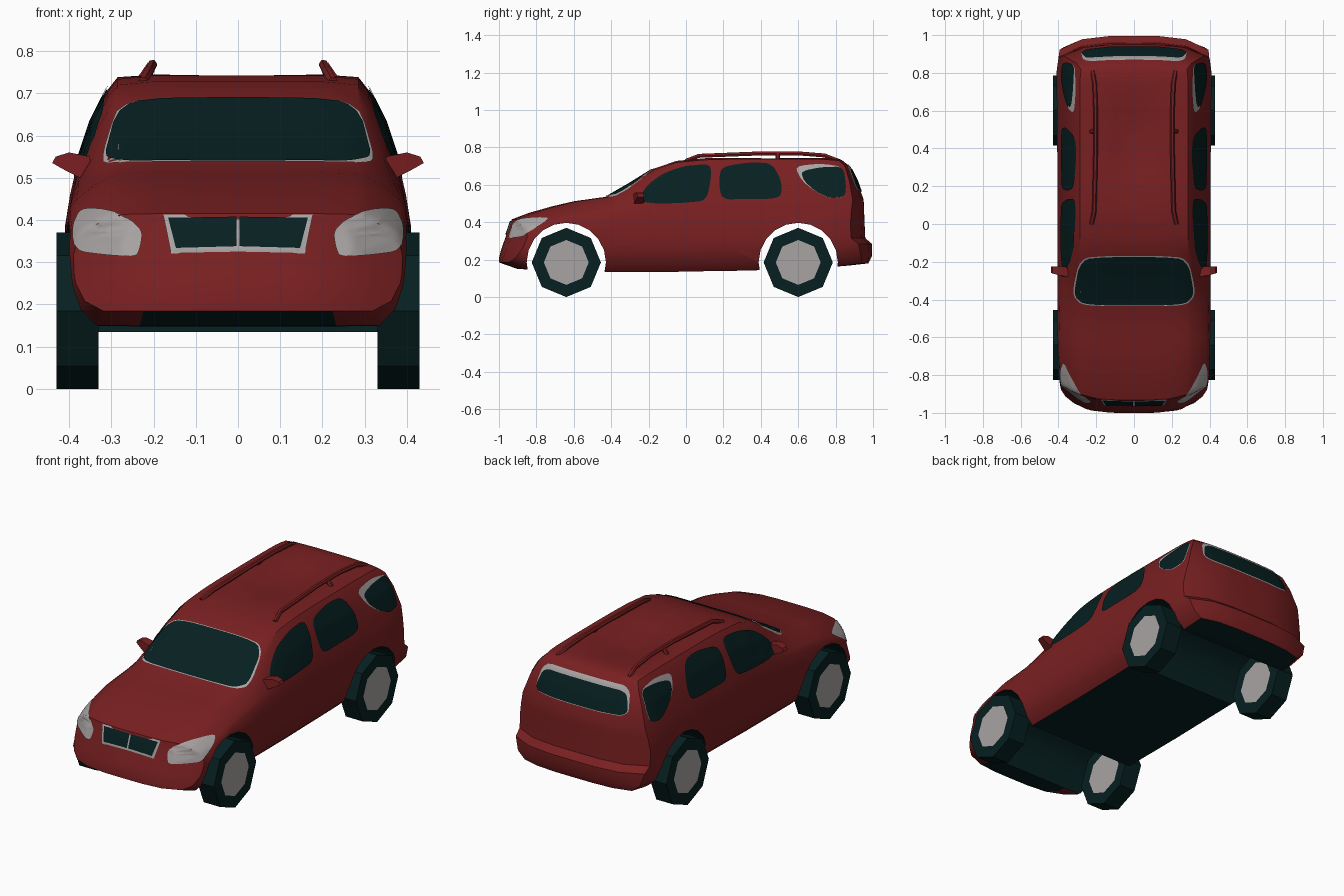
import bpy, bmesh, math
from mathutils import Vector, Matrix
from mathutils.bvhtree import BVHTree

if "Cube" in bpy.data.objects:
    bpy.data.objects.remove(bpy.data.objects["Cube"])


def material(name, rgb):
    m = bpy.data.materials.new(name)
    m.use_nodes = True
    m.diffuse_color = (*rgb, 1)
    node = next(n for n in m.node_tree.nodes if n.type == 'BSDF_PRINCIPLED')
    node.inputs["Base Color"].default_value = (*rgb, 1)
    return m


RED = material("red_paint", (0.19, 0.014, 0.015))
DARK = material("dark_teal", (0.002, 0.014, 0.015))
GREY = material("light_grey", (0.4, 0.37, 0.37))


def add_object(name, bm, *mats, smooth=None):
    mesh = bpy.data.meshes.new(name)
    bm.to_mesh(mesh)
    bm.free()
    obj = bpy.data.objects.new(name, mesh)
    bpy.context.collection.objects.link(obj)
    for m in mats:
        mesh.materials.append(m)
    if smooth:
        shade(obj, smooth)
    return obj


def activate(obj):
    bpy.ops.object.select_all(action='DESELECT')
    obj.select_set(True)
    bpy.context.view_layer.objects.active = obj


def shade(obj, degrees):
    activate(obj)
    bpy.ops.object.shade_smooth_by_angle(angle=math.radians(degrees))


def lerp_table(table, v):
    for (a, fa), (b, fb) in zip(table, table[1:]):
        if v <= b:
            return fa + (fb - fa) * max(0, (v - a) / (b - a))
    return table[-1][1]


# Body: cross-sections lofted from nose to tail, bent round at both ends
TAIL = [(0.18, 0.025), (0.23, 0), (0.285, 0.005), (0.315, 0.042), (0.52, 0.05),
        (0.57, 0.06), (0.71, 0.13), (0.745, 0.19)]
LOW = [(0.82, 0), (0.93, 0.13), (0.985, 0.37), (0.995, 0.48), (1, 0.74), (0.97, 1)]
HIGH = [(0.13, 0.22), (0.45, 0.6), (0.78, 0.86), (1, 0.97)]
ACROSS = (0.35, 0.7)
# y, floor height, belt height, top height, half width, half roof width
STATIONS = [
    (-1.0, 0.185, 0.36, 0.415, 0.39, 0.27),
    (-0.9, 0.15, 0.38, 0.45, 0.405, 0.28),
    (-0.75, 0.143, 0.41, 0.485, 0.41, 0.28),
    (-0.6, 0.138, 0.43, 0.512, 0.41, 0.28),
    (-0.42, 0.135, 0.45, 0.537, 0.405, 0.28),
    (-0.3, 0.135, 0.455, 0.606, 0.405, 0.285),
    (-0.17, 0.135, 0.46, 0.687, 0.405, 0.285),
    (-0.05, 0.135, 0.46, 0.728, 0.405, 0.285),
    (0.1, 0.138, 0.46, 0.742, 0.405, 0.285),
    (0.25, 0.14, 0.46, 0.746, 0.405, 0.285),
    (0.45, 0.145, 0.46, 0.747, 0.407, 0.285),
    (0.6, 0.15, 0.46, 0.747, 0.41, 0.285),
    (0.75, 0.158, 0.46, 0.745, 0.41, 0.285),
    (0.88, 0.168, 0.46, 0.742, 0.41, 0.285),
    (1.0, 0.18, 0.46, 0.738, 0.4, 0.28),
]


def flank(floor, belt, top, w, wt):
    wb = w * LOW[-1][0]
    return ([(w * a, floor + (belt - floor) * b) for a, b in LOW]
            + [(wb + (wt - wb) * a, belt + (top - belt) * b) for a, b in HIGH])


def section(floor, belt, top, w, wt):
    half = [(0, floor)] + [(w * LOW[0][0] * t, floor) for t in ACROSS]
    half += flank(floor, belt, top, w, wt)
    half += [(wt * t, top) for t in reversed(ACROSS)] + [(0, top)]
    return half + [(-x, z) for x, z in half[-2:0:-1]]


def bend(x, y, z):
    nose = min(1, max(0, (-0.6 - y) / 0.4))
    tail = min(1, max(0, (y - 0.72) / 0.28))
    dip = 0.0
    if z > 0.72:
        dip = 0.06 * max(0, 1 - abs(y - 0.45) / 0.32) * max(0, 1 - abs(x) / 0.22)
    y += nose * (5 * x ** 4 + 0.35 * max(0, z - 0.22))
    y -= tail * (3 * x ** 4 + lerp_table(TAIL, z))
    return x, y, z - dip


bm = bmesh.new()
loops = [[bm.verts.new(bend(x, y, z)) for x, z in section(*dims)] for y, *dims in STATIONS]
for a, b in zip(loops, loops[1:]):
    for i in range(len(a)):
        j = (i + 1) % len(a)
        bm.faces.new((a[i], a[j], b[j], b[i]))
# Nose and tail faces are grids running from flank to flank
SPAN = [-1] + [-t for t in reversed(ACROSS)] + [0, *ACROSS, 1]
for y, floor, belt, top, w, wt in (STATIONS[0], STATIONS[-1]):
    rows = [(w * LOW[0][0], floor)] + flank(floor, belt, top, w, wt)[1:]
    grid = [[bm.verts.new(bend(x * t, y, z)) for t in SPAN] for x, z in rows]
    crown = [-wt * t for t in reversed(ACROSS)] + [0] + [wt * t for t in ACROSS]
    crown = [bm.verts.new(bend(x, y, top)) for x in crown]
    for a, b in zip(grid, grid[1:]):
        for i in range(len(a) - 1):
            bm.faces.new((a[i], a[i + 1], b[i + 1], b[i]))
    edge = grid[-1]
    bm.faces.new((edge[0], edge[1], crown[0]))
    bm.faces.new((edge[-2], edge[-1], crown[-1]))
    for i in range(len(crown) - 1):
        bm.faces.new((edge[i + 1], edge[i + 2], crown[i + 1], crown[i]))
bmesh.ops.remove_doubles(bm, verts=bm.verts, dist=1e-5)
bmesh.ops.recalc_face_normals(bm, faces=bm.faces)
body = add_object("body", bm, RED, DARK)

# Wheel arches cut right through the body
AXLES, AXLE_Z = (-0.64, 0.6), 0.185
TURN = Matrix.Rotation(math.pi / 2, 4, 'Y')
bm = bmesh.new()
for y in AXLES:
    bmesh.ops.create_cone(bm, cap_ends=True, segments=20, radius1=0.212, radius2=0.212,
                          depth=1.2, matrix=Matrix.Translation((0, y, AXLE_Z)) @ TURN)
cutter = add_object("arch_cutter", bm)
mod = body.modifiers.new("arches", 'BOOLEAN')
mod.operation, mod.solver, mod.object = 'DIFFERENCE', 'EXACT', cutter
activate(body)
bpy.ops.object.modifier_apply(modifier=mod.name)
bpy.data.objects.remove(cutter)

# Dark underside and arch linings, with red bumper corners and sills
for f in body.data.polygons:
    c, n = f.center, f.normal
    lining = abs(n.x) < 0.1 and any(math.hypot(c.y - y, c.z - AXLE_Z) < 0.216 for y in AXLES)
    corner = c.y < -0.82 and abs(c.x) > 0.24
    f.material_index = int(lining or (n.z < -0.82 and c.z < 0.2 and not corner))
shade(body, 38)
bm = bmesh.new()
bm.from_mesh(body.data)
TREE = BVHTree.FromBMesh(bm)
bm.free()


# Thin plates laid on the body surface, given as outlines seen along one axis
def plate(name, pts, axis, sign, mat, lift=0.006, rounds=2):
    pts = [Vector(p) for p in pts]
    for _ in range(rounds):
        pts = [p.lerp(q, t) for p, q in zip(pts, pts[1:] + pts[:1]) for t in (0.2, 0.8)]
    n, count = len(pts), 9
    centre = sum(pts, Vector((0, 0))) / n
    ray = Vector((0, 0, 0))
    ray[axis] = -sign

    def land(p):
        for k in range(30):
            q = list(centre + (p - centre) * (1 - 0.03 * k))
            q.insert(axis, sign * 3)
            hit, normal = TREE.ray_cast(Vector(q), ray)[:2]
            if hit:
                return hit + normal * lift
        return Vector((0, 0, 0.4))

    bm = bmesh.new()
    mid = bm.verts.new(land(centre))
    grid = [[bm.verts.new(land(centre + (p - centre) * r / count)) for p in pts]
            for r in range(1, count + 1)]
    for i in range(n):
        j = (i + 1) % n
        bm.faces.new((mid, grid[0][i], grid[0][j]))
        for a, b in zip(grid, grid[1:]):
            bm.faces.new((a[i], b[i], b[j], a[j]))
    bm.normal_update()
    if sum(f.normal.dot(ray) * f.calc_area() for f in bm.faces) > 0:
        bmesh.ops.reverse_faces(bm, faces=bm.faces)
    return add_object(name, bm, mat, smooth=40)


def both(pts):
    return pts + [(-x, v) for x, v in reversed(pts)]


# Windscreen, rear window and grille frame, with pale rims behind the glass
plate("windscreen_rim", both([(0.14, -0.168), (0.285, -0.178), (0.327, -0.37), (0.28, -0.428),
                              (0.14, -0.434)]), 2, 1, GREY, lift=0.003)
plate("windscreen", both([(0.14, -0.172), (0.28, -0.184), (0.317, -0.37), (0.27, -0.423),
                          (0.14, -0.431)]), 2, 1, DARK)
plate("rear_window_rim", both([(0.12, 0.705), (0.26, 0.705), (0.285, 0.59), (0.25, 0.565),
                               (0.12, 0.56)]), 1, 1, GREY, lift=0.003)
plate("rear_window", both([(0.12, 0.682), (0.25, 0.682), (0.28, 0.59), (0.25, 0.568),
                           (0.12, 0.563)]), 1, 1, DARK)
plate("grille_frame", both([(0.158, 0.32), (0.177, 0.412)]), 1, -1, GREY, lift=0.003, rounds=0)

GRILLE = [(0.004, 0.336), (0.146, 0.332), (0.165, 0.404), (0.004, 0.406)]
LAMP = [(0.225, 0.37), (0.25, 0.4), (0.31, 0.422), (0.37, 0.425), (0.39, 0.38),
        (0.38, 0.325), (0.32, 0.317), (0.24, 0.31), (0.23, 0.335)]
FRONT_WINDOW = [(-0.26, 0.51), (-0.21, 0.59), (-0.13, 0.655), (-0.02, 0.695), (0.13, 0.71),
                (0.135, 0.64), (0.11, 0.515), (0, 0.503), (-0.15, 0.497)]
MIDDLE_WINDOW = [(0.19, 0.52), (0.175, 0.62), (0.19, 0.695), (0.35, 0.718), (0.46, 0.71),
                 (0.51, 0.62), (0.51, 0.54), (0.46, 0.523), (0.32, 0.523)]
QUARTER_REST = [(0.84, 0.695), (0.855, 0.6), (0.85, 0.535), (0.77, 0.525), (0.69, 0.565)]
QUARTER_RIM = [(0.62, 0.62), (0.58, 0.698), (0.72, 0.712)]
QUARTER_GLASS = [(0.63, 0.62), (0.615, 0.67), (0.72, 0.692)]


def wheel(name, x, y):
    bm = bmesh.new()
    bmesh.ops.create_cone(bm, cap_ends=True, segments=8, radius1=0.185, radius2=0.185,
                          depth=0.1, matrix=Matrix.Translation((x, y, AXLE_Z)) @ TURN)
    caps = [f for f in bm.faces if len(f.verts) == 8]
    bmesh.ops.inset_individual(bm, faces=caps, thickness=0.065)
    for f in caps:
        f.material_index = 1
    add_object(name, bm, DARK, GREY)


def mirror_pod(name, s):
    outline = [(0.35, 0.55), (0.4, 0.56), (0.432, 0.55), (0.44, 0.535),
               (0.41, 0.518), (0.375, 0.5), (0.35, 0.51)]
    bm = bmesh.new()
    face = bm.faces.new([bm.verts.new((s * x, -0.225, z)) for x, z in outline])
    out = bmesh.ops.extrude_face_region(bm, geom=[face])["geom"]
    for v in out:
        if isinstance(v, bmesh.types.BMVert):
            v.co.y -= 0.055 - 0.3 * max(0, abs(v.co.x) - 0.37)
    bmesh.ops.recalc_face_normals(bm, faces=bm.faces)
    add_object(name, bm, RED)


def rail(name, paths):
    curve = bpy.data.curves.new(name, 'CURVE')
    curve.dimensions = '3D'
    curve.bevel_depth, curve.bevel_resolution, curve.use_fill_caps = 0.012, 1, True
    for path in paths:
        spline = curve.splines.new('POLY')
        spline.points.add(len(path) - 1)
        for p, co in zip(spline.points, path):
            p.co = (*co, 1)
    curve.materials.append(RED)
    obj = bpy.data.objects.new(name, curve)
    bpy.context.collection.objects.link(obj)
    activate(obj)
    bpy.ops.object.convert(target='MESH')
    shade(bpy.context.object, 50)


# Everything that repeats on both sides
RAIL = [(0.225, 0.0, 0.728), (0.21, 0.07, 0.755), (0.203, 0.4, 0.768), (0.203, 0.6, 0.768),
        (0.208, 0.74, 0.757), (0.22, 0.81, 0.73)]
POST = [(0.232, 0.49, 0.728), (0.205, 0.49, 0.767)]
for side, s in (("left", 1), ("right", -1)):
    plate(side + "_grille", [(s * x, z) for x, z in GRILLE], 1, -1, DARK, rounds=0)
    plate(side + "_headlight", [(s * x, z) for x, z in LAMP], 1, -1, GREY)
    plate(side + "_front_window", FRONT_WINDOW, 0, s, DARK)
    plate(side + "_middle_window", MIDDLE_WINDOW, 0, s, DARK)
    plate(side + "_quarter_rim", QUARTER_RIM + QUARTER_REST, 0, s, GREY, lift=0.003)
    plate(side + "_quarter_window", QUARTER_GLASS + QUARTER_REST, 0, s, DARK)
    for end, y in zip(("front", "rear"), AXLES):
        wheel(f"{side}_{end}_wheel", s * 0.38, y)
    mirror_pod(side + "_mirror", s)
    rail(side + "_roof_rail", [[(s * x, y, z) for x, y, z in p] for p in (RAIL, POST)])
